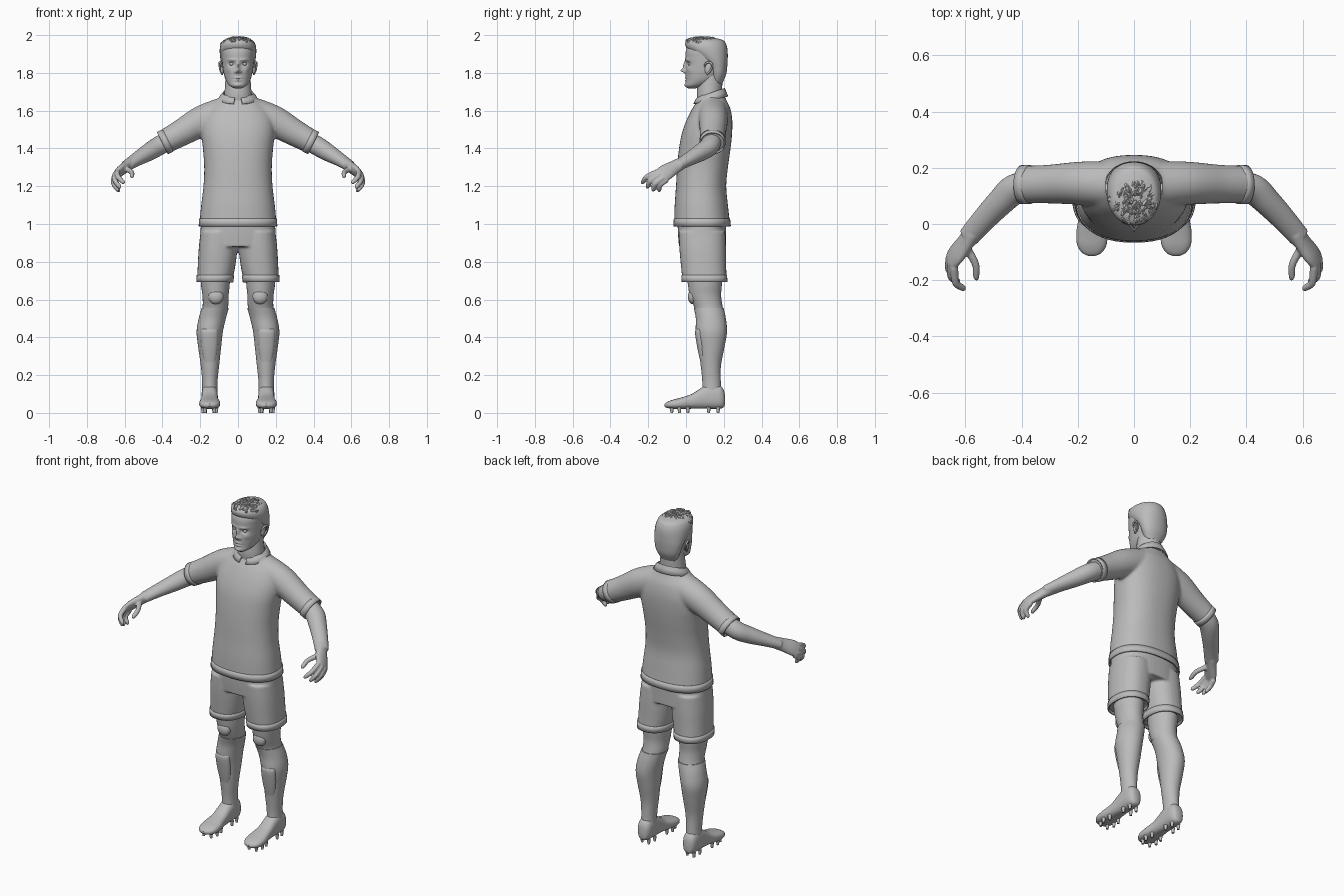
import bpy, bmesh, math, random
from mathutils import Vector, Matrix

if "Cube" in bpy.data.objects:
    bpy.data.objects.remove(bpy.data.objects["Cube"], do_unlink=True)

GREY = (0.5, 0.5, 0.5, 1)
plain_grey = bpy.data.materials.new("plain_grey")
plain_grey.use_nodes = True
plain_grey.diffuse_color = GREY
plain_grey.node_tree.nodes["Principled BSDF"].inputs["Base Color"].default_value = GREY
X, Y, Z = Vector((1, 0, 0)), Vector((0, 1, 0)), Vector((0, 0, 1))


def spline(points, steps):
    """Smooth curve through tuples of any length."""
    last, out = len(points) - 1, []
    for i in range(last):
        p, q, r, s = (points[max(0, min(last, i + k))] for k in (-1, 0, 1, 2))
        for k in range(steps):
            t = k / steps
            out.append([b + (c - a) * t / 2 + (2 * a - 5 * b + 4 * c - d) * t * t / 2
                        + (3 * b - a - 3 * c + d) * t ** 3 / 2
                        for a, b, c, d in zip(p, q, r, s)])
    return out + [list(points[last])]


def loft(bm, points, side=X, axis=None, power=2, steps=5, segs=32, caps=True):
    """Skin rings (x, y, z, half width along side, half depth) along a path."""
    path = spline(points, steps)
    rings = []
    for i, (x, y, z, a, b) in enumerate(path):
        before, after = path[max(i - 1, 0)], path[min(i + 1, len(path) - 1)]
        t = axis or (Vector(after[:3]) - Vector(before[:3])).normalized()
        u = (Vector(side) - t * t.dot(Vector(side))).normalized()
        v = t.cross(u)
        ring = []
        for k in range(segs):
            c, s = math.cos(math.tau * k / segs), math.sin(math.tau * k / segs)
            pc = math.copysign(abs(c) ** (2 / power), c)
            ps = math.copysign(abs(s) ** (2 / power), s)
            ring.append(bm.verts.new(Vector((x, y, z)) + u * a * pc + v * b * ps))
        rings.append(ring)
    for low, high in zip(rings, rings[1:]):
        for k in range(segs):
            n = (k + 1) % segs
            bm.faces.new((low[k], low[n], high[n], high[k]))
    if caps:
        bm.faces.new(rings[0])
        bm.faces.new(rings[-1])


def ball(bm, centre, size, turn=Matrix(), level=3):
    matrix = Matrix.Translation(centre) @ turn @ Matrix.Diagonal((*size, 1))
    bmesh.ops.create_icosphere(bm, subdivisions=level, radius=1, matrix=matrix)


def level_rings(rows):
    """Rows of z, front, back, inner x, outer x become level rings."""
    return [((l + r) / 2, (f + b) / 2, z, (r - l) / 2, (b - f) / 2) for z, f, b, l, r in rows]


def centred(rows):
    return level_rings([(z, f, b, -r, r) for z, f, b, r in rows])


def finish(name, bm, voxel=0, smooth=5, mirror=False, thick=0, angle=40):
    bmesh.ops.recalc_face_normals(bm, faces=bm.faces)
    mesh = bpy.data.meshes.new(name)
    bm.to_mesh(mesh)
    bm.free()
    mesh.materials.append(plain_grey)
    obj = bpy.data.objects.new(name, mesh)
    bpy.context.scene.collection.objects.link(obj)
    bpy.ops.object.select_all(action="DESELECT")
    obj.select_set(True)
    bpy.context.view_layer.objects.active = obj
    bpy.ops.object.shade_smooth_by_angle(angle=math.radians(angle))
    if voxel:
        remesh = obj.modifiers.new("blend", "REMESH")
        remesh.mode, remesh.voxel_size, remesh.use_smooth_shade = "VOXEL", voxel, True
        soften = obj.modifiers.new("soften", "SMOOTH")
        soften.factor, soften.iterations = 0.5, smooth
    if thick:
        shell = obj.modifiers.new("thickness", "SOLIDIFY")
        shell.thickness, shell.offset = thick, 0
    if mirror:
        obj.modifiers.new("mirror", "MIRROR")
    return obj


def band(name, points, mirror=False, **options):
    bm = bmesh.new()
    loft(bm, points, caps=False, steps=2, segs=48, **options)
    finish(name, bm, mirror=mirror, thick=0.007)


# Jersey: trunk and both sleeves blended together
bm = bmesh.new()
trunk = centred([(1.0, -.063, .233, .204), (1.1, -.06, .222, .195), (1.2, -.053, .213, .183),
                 (1.3, -.047, .222, .179), (1.4, -.037, .236, .186), (1.48, -.022, .244, .195),
                 (1.55, .003, .245, .19), (1.61, .033, .235, .16), (1.65, .058, .217, .118),
                 (1.685, .07, .2, .085)])
loft(bm, trunk, axis=Z, power=2.3, segs=48)
for s in (1, -1):
    loft(bm, [(s * .08, .14, 1.585, .083, .085), (s * .19, .145, 1.545, .077, .082),
              (s * .3, .142, 1.483, .069, .071), (s * .394, .14, 1.432, .067, .063)], side=Y)
finish("jersey", bm, voxel=.008, smooth=6)
band("jersey_hem", centred([(.988, -.063, .234, .205), (1.03, -.061, .23, .202)]), axis=Z, power=2.3)
band("sleeve_cuff", [(.37, .14, 1.443, .066, .062), (.4, .14, 1.428, .066, .062)], True, side=Y)

# Collar: folded strip, open at the front
bm = bmesh.new()
rows = []
for k in range(41):
    a = math.radians(12 + 336 * k / 40)
    back = (1 - math.cos(a)) / 2
    edge = []
    for rx, ry, z in ((.072, .07, 1.655 + .05 * back), (.08, .075, 1.664 + .053 * back),
                      (.092, .08, 1.655 + .045 * back), (.104, .09, 1.635 + .04 * back)):
        edge.append(bm.verts.new((rx * math.sin(a), .13 - ry * math.cos(a), z)))
    rows.append(edge)
for p, q in zip(rows, rows[1:]):
    for j in range(3):
        bm.faces.new((p[j], q[j], q[j + 1], p[j + 1]))
finish("collar", bm, thick=.007, angle=60)

# Shorts: hips and two wide legs
bm = bmesh.new()
loft(bm, centred([(.88, -.037, .213, .2), (.94, -.042, .213, .2), (1.01, -.045, .213, .195)]),
     axis=Z, power=2.4, segs=48)
short_leg = [(.705, -.019, .215, .028, .216), (.78, -.027, .213, .014, .213),
             (.87, -.035, .212, .003, .208), (.96, -.038, .208, .002, .198)]
for s in (1, -1):
    loft(bm, [(s * p[0], *p[1:]) for p in level_rings(short_leg)], axis=Z, power=2.3)
finish("shorts", bm, voxel=.007, smooth=4)
band("shorts_hem", level_rings([(.692, -.019, .216, .028, .217), (.73, -.021, .214, .024, .215)]),
     True, axis=Z, power=2.3)

# Legs and socks share one set of rings
leg = [(.76, .0, .195, .04, .2), (.68, .01, .19, .044, .196), (.62, .02, .186, .05, .188),
       (.555, .045, .195, .053, .188), (.5, .056, .207, .068, .204), (.43, .056, .213, .084, .215),
       (.35, .07, .2, .093, .207), (.25, .082, .181, .104, .193), (.17, .09, .18, .112, .186),
       (.09, .09, .185, .112, .186)]
bm = bmesh.new()
loft(bm, level_rings(leg), axis=Z)
ball(bm, (.117, .035, .615), (.04, .025, .04))
finish("leg", bm, mirror=True)
bm = bmesh.new()
e = .004
loft(bm, level_rings([(z, f - e, b + e, l - e, r + e) for z, f, b, l, r in leg if z < .56]), axis=Z)
finish("sock", bm, mirror=True)
bm = bmesh.new()
loft(bm, [(.149, .075, .45, .035, .01), (.151, .071, .43, .045, .023),
          (.15, .081, .35, .042, .022), (.149, .092, .27, .03, .016)], axis=Z)
finish("shin_guard", bm, mirror=True)

# Football boots with studs
shoe = [(.207, .05, .08, .008), (.2, .03, .12, .028), (.175, .022, .147, .041), (.12, .022, .152, .043),
        (.08, .022, .132, .043), (.03, .022, .1, .046), (-.03, .02, .08, .055), (-.075, .022, .068, .052),
        (-.103, .027, .056, .034), (-.114, .036, .046, .01)]
bm = bmesh.new()
loft(bm, [(.15, y, (lo + hi) / 2, w, (hi - lo) / 2) for y, lo, hi, w in shoe], axis=Y, power=2.5)
finish("boot", bm, mirror=True)
bm = bmesh.new()
for y, spread in ((.17, .022), (.12, .026), (.01, .03), (-.035, .036), (-.075, .024)):
    for s in (1, -1):
        bmesh.ops.create_cone(bm, cap_ends=True, segments=10, radius1=.007, radius2=.011, depth=.03,
                              matrix=Matrix.Translation((.15 + s * spread, y, .015)))
finish("studs", bm, mirror=True)

# Forearm, palm, fingers and thumb blended together
bm = bmesh.new()
loft(bm, [(.36, .14, 1.447, .05, .05), (.425, .123, 1.41, .054, .05), (.475, .078, 1.379, .049, .046),
          (.535, .015, 1.343, .043, .036), (.59, -.048, 1.308, .038, .028)], side=(.76, .65, 0))
across = Vector((-.15, -.8, .58))
loft(bm, [(.575, -.03, 1.318, .034, .03), (.6, -.066, 1.298, .038, .026),
          (.63, -.105, 1.275, .045, .022), (.652, -.132, 1.254, .042, .016)], side=across)
fingers = [((.64, -.155, 1.275), (.605, -.238, 1.215)), ((.652, -.14, 1.26), (.625, -.212, 1.19)),
           ((.656, -.12, 1.245), (.637, -.18, 1.174)), ((.65, -.1, 1.235), (.632, -.148, 1.172)),
           ((.595, -.085, 1.292), (.557, -.2, 1.25))]
for root, tip in fingers:
    root, tip = Vector(root), Vector(tip)
    bend = Vector((.012, -.012, .004)) if root.x > .6 else Vector((-.012, 0, .004))
    near_tip = root.lerp(tip, .88)
    loft(bm, [(*root, .015, .015), (*(root.lerp(tip, .5) + bend), .0135, .0135),
              (*near_tip, .0115, .0115), (*tip, .005, .005)], side=across, segs=14)
finish("arm_and_hand", bm, voxel=.005, smooth=3, mirror=True)

# Neck
bm = bmesh.new()
loft(bm, centred([(1.62, .065, .19, .078), (1.68, .057, .19, .073), (1.74, .062, .192, .068),
                  (1.8, .07, .19, .065)]), axis=Z)
finish("neck", bm)

# Head: smooth skull with the features pushed in or out
bm = bmesh.new()
loft(bm, centred([(1.718, .012, .05, .018), (1.732, -.002, .1, .044), (1.76, .0, .16, .064),
                  (1.8, -.002, .196, .076), (1.84, .0, .21, .082), (1.88, -.003, .215, .085),
                  (1.92, .0, .212, .086), (1.96, .02, .195, .072), (1.985, .06, .15, .04)]),
     axis=Z, power=2.15, steps=9, segs=112)
features = {"nose_bridge": (0, 1.838, .008, .022, -.015), "nose_tip": (0, 1.812, .01, .011, -.024),
            "nostril": (.013, 1.806, .007, .007, -.009), "eye_socket": (.034, 1.848, .015, .01, .013),
            "brow": (.032, 1.869, .022, .006, -.006), "upper_lip": (0, 1.774, .02, .005, -.007),
            "lower_lip": (0, 1.76, .017, .005, -.007), "mouth_line": (0, 1.767, .024, .002, .004),
            "chin": (0, 1.735, .018, .01, -.006), "cheek": (.048, 1.818, .014, .014, -.005)}
for v in bm.verts:
    if v.co.y < .08:
        x, z = abs(v.co.x), v.co.z
        v.co.y += sum(push * math.exp(-((x - fx) / wx) ** 2 - ((z - fz) / wz) ** 2)
                      for fx, fz, wx, wz, push in features.values())
finish("head", bm, angle=75)
bm = bmesh.new()
ball(bm, (.033, .022, 1.847), (.013, .012, .01))
finish("eye", bm, mirror=True)
bm = bmesh.new()
ball(bm, (.084, .118, 1.822), (.009, .018, .03), Matrix.Rotation(-.2, 4, "X"))
loft(bm, [(.083, .098, 1.83, .004, .004), (.093, .105, 1.85, .005, .005), (.097, .125, 1.856, .006, .006),
          (.098, .139, 1.84, .005, .005), (.093, .13, 1.812, .005, .005), (.084, .108, 1.792, .005, .005)],
     side=(1, .2, .1), segs=10)
finish("ear", bm, mirror=True)

# Hair: close cap, then jagged tufts on top
bm = bmesh.new()
loft(bm, centred([(1.745, .13, .192, .05), (1.79, .125, .212, .073), (1.84, .105, .219, .086),
                  (1.88, .06, .221, .094), (1.92, .012, .22, .097), (1.95, -.004, .213, .092),
                  (1.972, .004, .198, .077), (1.984, .03, .16, .045)]), axis=Z, power=2.1)
finish("hair_cap", bm, angle=60)
random.seed(4)
bm = bmesh.new()
for k in range(120):
    a, r = random.uniform(0, math.tau), math.sqrt(random.random())
    x, y = .083 * r * math.sin(a), .1 + .098 * r * math.cos(a)
    z = 1.984 - r ** 3 * (.033 + .018 * math.cos(a))
    turn = Matrix.Rotation(random.uniform(-.9, .9), 4, "Z") @ Matrix.Rotation(random.uniform(-.3, .3), 4, "X")
    ball(bm, (x, y, z), (random.uniform(.006, .011), random.uniform(.013, .02), .011), turn, level=1)
finish("hair_tufts", bm, angle=25)
